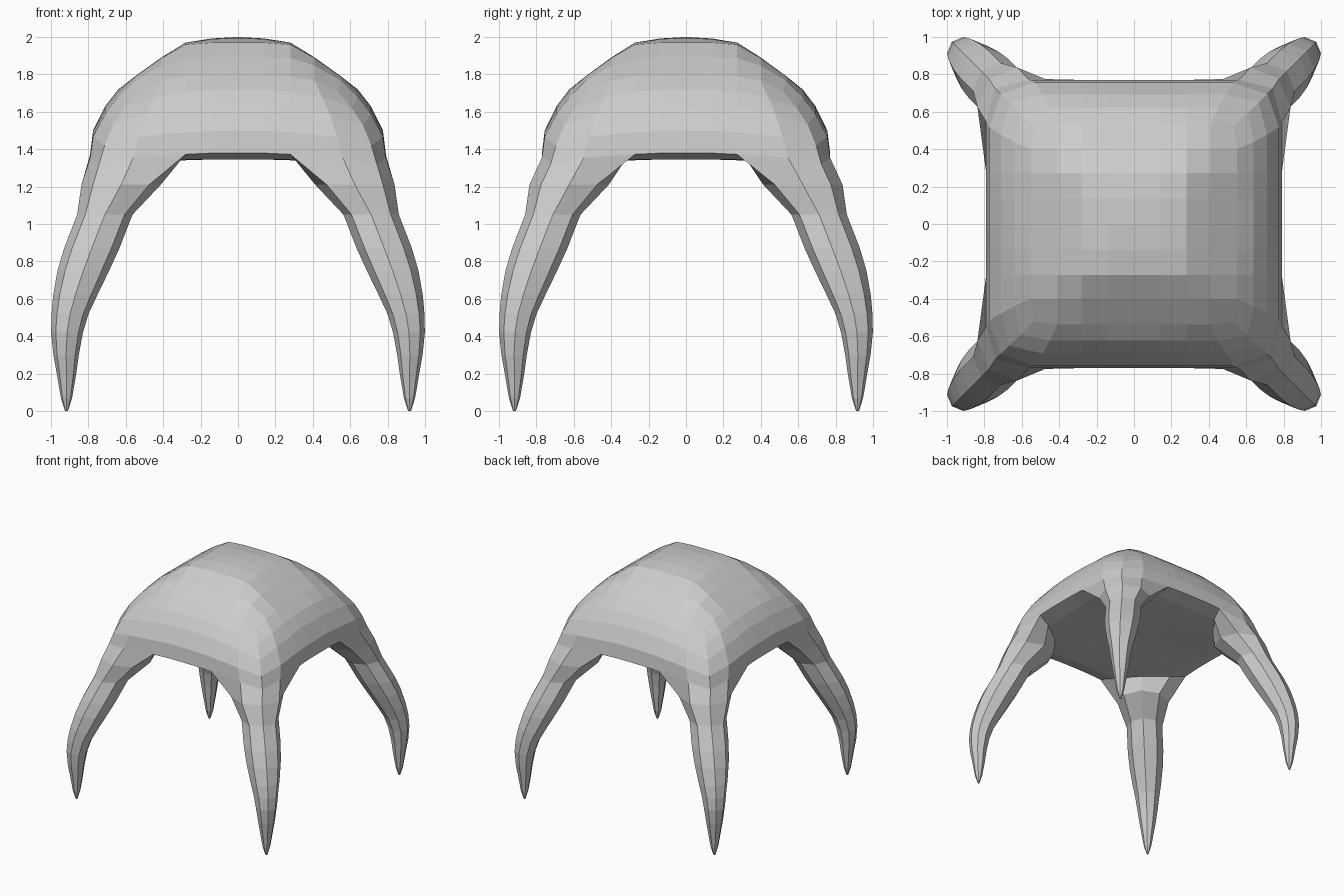
import bpy, bmesh
from math import cos, sin, radians

if "Cube" in bpy.data.objects:
    bpy.data.objects.remove(bpy.data.objects["Cube"])

bm = bmesh.new()
N = 4  # grid cells from centre to edge in each quadrant


def face(*pts):
    bm.faces.new([bm.verts.new(p) for p in pts])


def drop(a, b, p=2.1):
    return (a ** p + b ** p) ** (1 / p)


# Dome rows: column positions for one quadrant, height at mid side, corner drop, corner pull-in
TOP = [0, .14, .28, .41, .55]
FALL = [0, .008, .03, .11, .21]
ROWS = [([0, .14, .28, .45, .64], 1.72, .10, .95),
        ([0, .14, .28, .49, .71], 1.63, .10, .94),
        ([0, .14, .28, .53, .775], 1.50, .08, .92),
        ([0, .14, .28, .56, .79], 1.38, .06, .94)]


def top(i, j):
    k = .97 if i == j == N else 1
    return (TOP[i] * k, TOP[j] * k, 2 - drop(FALL[i], FALL[j]))


def side(row, i, j):
    if row < 0:
        return top(i, j)
    cols, z, d, pull = ROWS[row]
    k = pull if i == j else 1
    t = min(i, j) / N
    return (cols[i] * k, cols[j] * k, z - d * t ** 3)


UNDER = [0, .14, .33, .66]


def under(i, j):
    if max(i, j) == N:
        return side(len(ROWS) - 1, i, j)
    if i == j == 2:
        return (.47, .47, 1.335)
    return (UNDER[i], UNDER[j], 1.345)


# Top of dome and underside (the corner block of the underside becomes a leg)
for i in range(N):
    for j in range(N):
        quad = [(i, j), (i + 1, j), (i + 1, j + 1), (i, j + 1)]
        face(*[top(*q) for q in quad])
        if i < 2 or j < 2:
            face(*[under(*q) for q in quad])

# Sides of dome
edge = [(N, j) for j in range(N + 1)] + [(i, N) for i in range(N - 1, -1, -1)]
for r in range(len(ROWS)):
    for a, b in zip(edge, edge[1:]):
        face(side(r - 1, *a), side(r - 1, *b), side(r, *b), side(r, *a))

# Leg: eight-sided loft from the corner block down to the tip (centre, radius, z)
block = [(4, 3), (4, 4), (3, 4), (2, 4), (2, 3), (2, 2), (3, 2), (4, 2)]
rings = [[under(*b) for b in block]]
for c, rad, z in [(.625, .212, 1.21), (.712, .148, 1.05), (.782, .148, .87),
                  (.827, .138, .75), (.87, .118, .62), (.898, .099, .52),
                  (.914, .085, .42), (.919, .068, .3), (.917, .052, .2),
                  (.917, .03, .07), (.917, .008, 0)]:
    rings.append([(c + rad * cos(radians(45 * n)), c + rad * sin(radians(45 * n)), z)
                  for n in range(8)])
for a, b in zip(rings, rings[1:]):
    for n in range(8):
        m = (n + 1) % 8
        face(a[n], a[m], b[m], b[n])
face(*rings[-1])

# Mirror the quadrant across x, then y
for axis in (0, 1):
    copy = bmesh.ops.duplicate(bm, geom=bm.verts[:] + bm.edges[:] + bm.faces[:])["geom"]
    for v in copy:
        if isinstance(v, bmesh.types.BMVert):
            v.co[axis] *= -1
bmesh.ops.remove_doubles(bm, verts=bm.verts[:], dist=.0005)

# Dome is slightly narrower front to back
for v in bm.verts:
    if v.co.z > 1.25:
        v.co.y *= .975
bmesh.ops.recalc_face_normals(bm, faces=bm.faces[:])

mesh = bpy.data.meshes.new("four_legged_canopy")
bm.to_mesh(mesh)
bm.free()
bpy.context.collection.objects.link(bpy.data.objects.new("four_legged_canopy", mesh))
